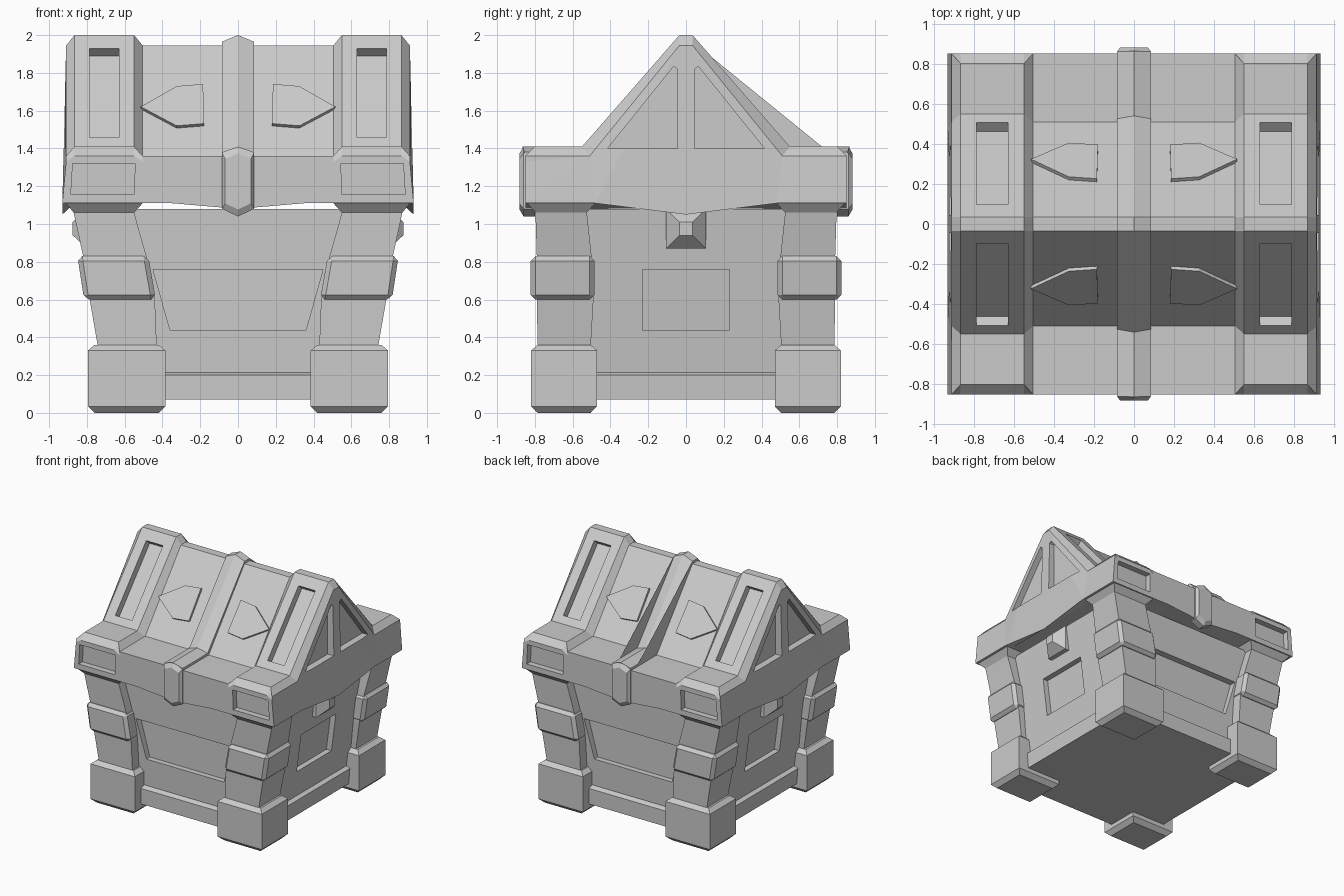
import bpy, bmesh
from mathutils import Vector

if "Cube" in bpy.data.objects:
    bpy.data.objects.remove(bpy.data.objects["Cube"])

QUADS = [(1, 1), (1, -1), (-1, 1), (-1, -1)]


def loft(name, rings, s=(1, 1), bevel=0):
    """Skin matching rings of 3D points, cap both ends; s mirrors in x / y."""
    bm = bmesh.new()
    vs = [[bm.verts.new((p[0] * s[0], p[1] * s[1], p[2])) for p in r] for r in rings]
    n = len(rings[0])
    for a, b in zip(vs, vs[1:]):
        for i in range(n):
            j = (i + 1) % n
            bm.faces.new((a[i], a[j], b[j], b[i]))
    caps = [bm.faces.new(vs[0]), bm.faces.new(vs[-1])]
    if n > 6:
        bmesh.ops.triangulate(bm, faces=caps)
    bmesh.ops.recalc_face_normals(bm, faces=bm.faces)
    if bevel:
        bmesh.ops.bevel(bm, geom=bm.edges[:], offset=bevel, segments=1,
                        affect='EDGES', clamp_overlap=True)
    me = bpy.data.meshes.new(name)
    bm.to_mesh(me)
    bm.free()
    ob = bpy.data.objects.new(name, me)
    bpy.context.collection.objects.link(ob)
    return ob


def rect(z, x0, x1, y0, y1):
    return [(x0, y0, z), (x1, y0, z), (x1, y1, z), (x0, y1, z)]


def cut(target, cutter):
    m = target.modifiers.new("recess", 'BOOLEAN')
    m.operation, m.solver, m.object = 'DIFFERENCE', 'EXACT', cutter
    cutter.hide_render = True
    cutter.hide_viewport = True


def slope_prism(name, pts, base, top, w0, w1, s):
    """Prism on a roof slope: pts are (x, distance up the slope)."""
    base, top = Vector((0, *base)), Vector((0, *top))
    v = (top - base).normalized()
    w = Vector((0, v.z, -v.y))
    rings = [[Vector((x, 0, 0)) + base + v * d + w * h for x, d in pts] for h in (w0, w1)]
    return loft(name, rings, s)


# Body: flared walls above a base skirt
body = loft("body", [rect(z, -x, x, -y, y) for z, x, y in
                     [(0.08, 0.66, 0.69), (1.08, 0.79, 0.72)]])
loft("base_skirt", [rect(z, -x, x, -y, y) for z, x, y in
                    [(0.07, 0.70, 0.735), (0.20, 0.71, 0.735), (0.215, 0.68, 0.70)]])

# Recessed wall panels, front/back and sides
front = [(-0.36, 0.44), (0.36, 0.44), (0.45, 0.76), (-0.45, 0.76)]
for s in (1, -1):
    cut(body, loft("wall_panel_cutter", [[(x, y, z) for x, z in front] for y in (0.655, 0.9)], (1, s)))
    cut(body, loft("side_panel_cutter",
                   [[(x + (z - 0.44) * 0.13, y, z) for y, z in
                     [(-0.23, 0.44), (0.23, 0.44), (0.23, 0.76), (-0.23, 0.76)]]
                    for x in (0.66, 0.95)], (s, 1)))
    # Pyramid stud under each gable
    loft("side_stud", [[(x, -h, 0.975 - h), (x, h, 0.975 - h), (x, h, 0.975 + h), (x, -h, 0.975 + h)]
                       for x, h in [(0.74, 0.105), (0.80, 0.105), (0.875, 0.035)]], (s, 1))

# Corner feet, columns and column bands
for s in QUADS:
    loft("foot", [rect(z, 0.385 + i, 0.795 - i, 0.47 + i, 0.82 - i) for z, i in
                  [(0, 0.035), (0.035, 0), (0.33, 0), (0.36, 0.035)]], s)
    loft("column", [rect(*r) for r in [
        (0.34, 0.43, 0.74, 0.505, 0.785), (0.60, 0.44, 0.785, 0.49, 0.79),
        (0.83, 0.485, 0.82, 0.50, 0.79), (1.06, 0.55, 0.87, 0.525, 0.797),
        (1.11, 0.505, 0.91, 0.48, 0.84)]], s)
    loft("column_band", [rect(0.60, 0.435, 0.815, 0.485, 0.822),
                         rect(0.83, 0.475, 0.85, 0.485, 0.822)], s, bevel=0.025)

# Roof: one profile lofted along x, thicker at the two end bands
thin = [(0.85, 1.36), (0.85, 1.36), (0.51, 1.36), (0.035, 1.945)]
thick = [(0.85, 1.36), (0.80, 1.41), (0.55, 1.41), (0.035, 2.0)]


def roof_ring(x, prof, dip=1.11, eave=1.11, flare=0.0):
    half = [(0.85, eave)] + prof
    if prof is thin:
        half[1] = (0.85, 1.33)
    pts = half + [(-y, z) for y, z in reversed(half)] + [(-0.48, eave), (0, dip), (0.48, eave)]
    return [(x + (flare if z < 1.2 else 0), y, z) for y, z in pts]


roof = loft("roof", [roof_ring(-0.91, thin, 1.05, flare=-0.02), roof_ring(-0.865, thick),
                     roof_ring(-0.55, thick), roof_ring(-0.505, thin, 1.11), roof_ring(-0.35, thin, 1.11),
                     roof_ring(0, thin, 1.085, 1.08),
                     roof_ring(0.35, thin, 1.11), roof_ring(0.505, thin, 1.11), roof_ring(0.55, thick),
                     roof_ring(0.865, thick), roof_ring(0.91, thin, 1.05, flare=0.02)])

arrow = [(0.515, 0.32), (0.325, 0.46), (0.185, 0.475), (0.18, 0.205), (0.325, 0.19)]
for s in QUADS:
    # Recesses: eave panel, slope slot and gable triangle
    cut(roof, loft("eave_panel_cutter",
                   [[(x, y, z) for x, z in [(0.55, 1.155), (0.885, 1.155), (0.875, 1.32), (0.545, 1.32)]]
                    for y in (0.80, 0.95)], s))
    cut(roof, slope_prism("slot_cutter", [(0.63, 0.065), (0.785, 0.065), (0.785, 0.69), (0.63, 0.69)],
                          (-0.55, 1.41), (-0.035, 2.0), -0.035, 0.06, s))
    cut(roof, loft("gable_cutter",
                   [[(x, y, z) for y, z in [(0.045, 1.40), (0.415, 1.40), (0.065, 1.835), (0.045, 1.82)]]
                    for x in (0.865, 1.0)], s))
    # Raised arrow plates on the slopes
    slope_prism("arrow_plate", arrow, (-0.51, 1.36), (-0.035, 1.945), -0.02, 0.025, s)


# Peaked ridge strap over the roof centre, with a clasp at each eave
def strap_ring(x, half):
    half = [(half[0][0], 1.30)] + half
    return [(x, y, z) for y, z in half + [(-y, z) for y, z in reversed(half)]]


edge = [(0.855, 1.38), (0.525, 1.38), (0.035, 1.965)]
peak = [(0.865, 1.41), (0.54, 1.41), (0.035, 2.0)]
loft("ridge_strap", [strap_ring(-0.085, edge), strap_ring(0, peak), strap_ring(0.085, edge)])
for s in (1, -1):
    loft("strap_clasp", [[(x * k, y, 1.225 + z * k) for x, z in
                          [(-0.085, -0.145), (0, -0.185), (0.085, -0.145),
                           (0.085, 0.15), (0, 0.185), (-0.085, 0.15)]]
                         for y, k in [(0.80, 1), (0.86, 1), (0.882, 0.8)]], (1, s))
